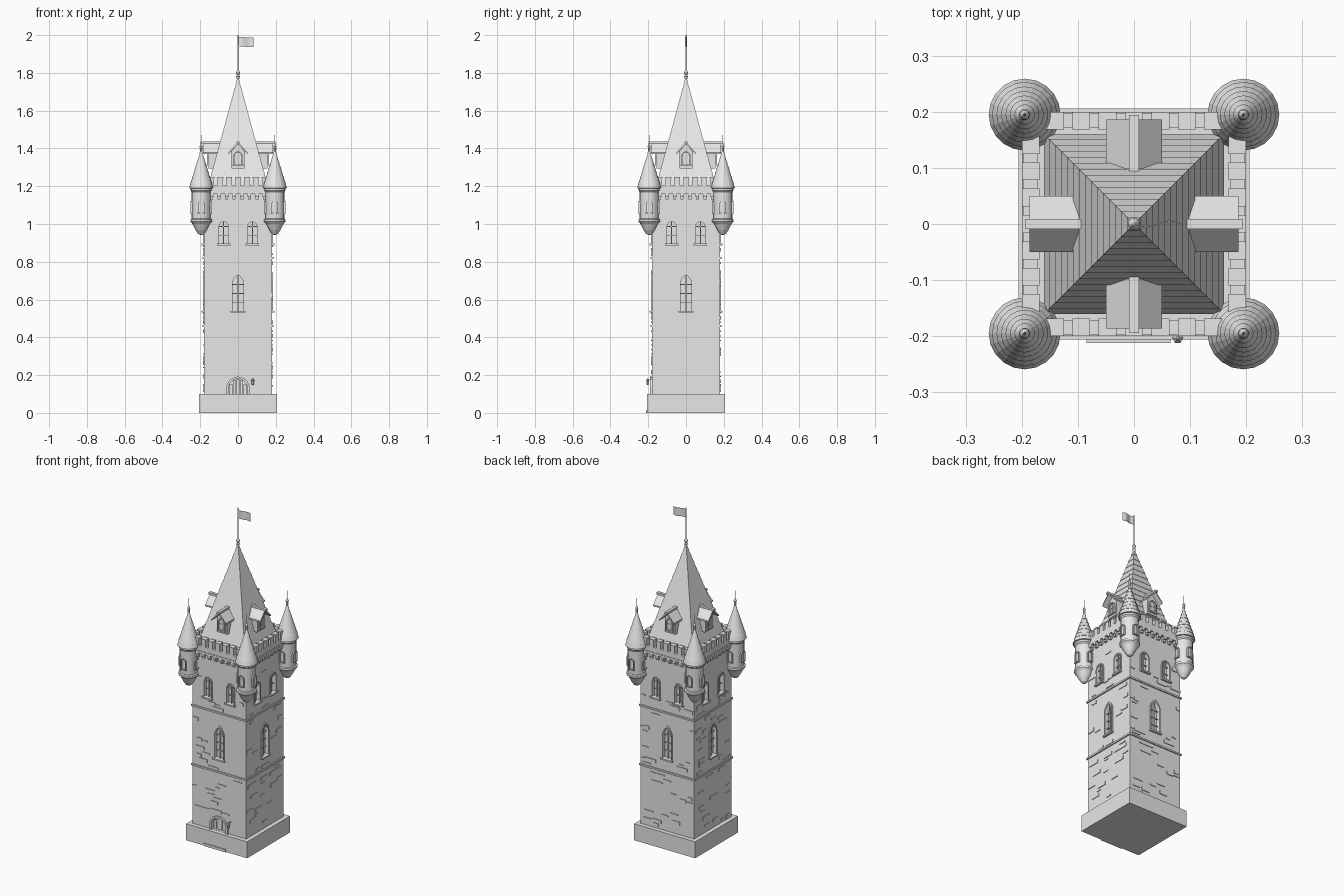
import bpy, bmesh, math, random
from mathutils import Matrix, Vector

if "Cube" in bpy.data.objects:
    bpy.data.objects.remove(bpy.data.objects["Cube"])

random.seed(7)
stone = bpy.data.materials.new("stone grey")
stone.diffuse_color = (0.8, 0.8, 0.8, 1)
stone.use_nodes = True
stone.node_tree.nodes["Principled BSDF"].inputs["Base Color"].default_value = stone.diffuse_color
SIDES = [Matrix.Rotation(k * math.pi / 2, 4, 'Z') for k in range(4)]
I = Matrix.Identity(4)
W = 0.18          # tower half width
T = 0.195         # turret centre offset


def finish(name, bm, smooth=False):
    bmesh.ops.recalc_face_normals(bm, faces=bm.faces)
    me = bpy.data.meshes.new(name)
    bm.to_mesh(me)
    bm.free()
    me.materials.append(stone)
    ob = bpy.data.objects.new(name, me)
    bpy.context.collection.objects.link(ob)
    return ob


def box(bm, c, s, m=I):
    bmesh.ops.create_cube(bm, size=1, matrix=m @ Matrix.Translation(c) @ Matrix.Diagonal((*s, 1)))


def prism(bm, pts, y0, y1, m=I):
    a = [bm.verts.new(m @ Vector((x, y0, z))) for x, z in pts]
    b = [bm.verts.new(m @ Vector((x, y1, z))) for x, z in pts]
    bm.faces.new(a)
    bm.faces.new(b[::-1])
    for i in range(len(a)):
        j = (i + 1) % len(a)
        bm.faces.new((a[i], a[j], b[j], b[i]))


def arch(w, z0, zs, pointed, cx=0):
    if pointed:
        left = [(w + 2 * w * math.cos(math.radians(a)), zs + 2 * w * math.sin(math.radians(a)))
                for a in (180, 168, 156, 144, 132, 120)]
        top = left + [(-x, z) for x, z in left[-2::-1]]
    else:
        top = [(-w * math.cos(i * math.pi / 10), zs + w * math.sin(i * math.pi / 10)) for i in range(11)]
    return [(cx + x, z) for x, z in [(-w, z0)] + top + [(w, z0)]]


def arch_band(bm, w, t, z0, zs, pointed, y0, y1, m, cx=0):
    o, n = arch(w + t, z0, zs, pointed, cx), arch(w, z0, zs, pointed, cx)
    rows = [[bm.verts.new(m @ Vector((x, y, z))) for x, z in p]
            for p, y in ((o, y0), (n, y0), (n, y1), (o, y1))]
    for r in range(4):
        a, b = rows[r], rows[(r + 1) % 4]
        for i in range(len(a) - 1):
            bm.faces.new((a[i], a[i + 1], b[i + 1], b[i]))
    for i in (0, -1):
        bm.faces.new([r[i] for r in rows])


def lathe(bm, prof, n, m=I, phase=0):
    rings = []
    for r, z in prof:
        rings.append([bm.verts.new(m @ Vector((r * math.cos(phase + k * math.tau / n),
                      r * math.sin(phase + k * math.tau / n), z))) for k in range(n)])
    for a, b in zip(rings, rings[1:]):
        for k in range(n):
            bm.faces.new((a[k], a[(k + 1) % n], b[(k + 1) % n], b[k]))
    bm.faces.new(rings[0])
    bm.faces.new(rings[-1])


def tiled(r0, z0, z1, rows, lip):
    """Stepped slope: each course of tiles overhangs the one below it."""
    prof = []
    for i in range(rows):
        a, b = i / rows, (i + 1) / rows
        prof += [(r0 * (1 - a) + (lip if i else 0), z0 + (z1 - z0) * a),
                 (max(r0 * (1 - b), 0.002), z0 + (z1 - z0) * b)]
    return prof


# Openings: centre x, half width, frame, bottom, spring height, pointed
windows = [(0, 0.029, 0.007, 0.54, 0.68, True)] + \
          [(s * 0.076, 0.024, 0.007, 0.895, 0.987, False) for s in (-1, 1)]

# Tower shaft with recessed openings
bm = bmesh.new()
box(bm, (0, 0, 0.625), (2 * W, 2 * W, 1.09))
shaft = finish("tower_shaft", bm)
bm = bmesh.new()
for m in SIDES:
    for cx, w, t, z0, zs, p in windows:
        prism(bm, arch(w, z0, zs, p, cx), -W - 0.03, -W + 0.02, m)
prism(bm, arch(0.05, 0.101, 0.13, False), -W - 0.03, -W + 0.025)
cutter = finish("opening_cutter", bm)
cutter.hide_render = True
mod = shaft.modifiers.new("openings", 'BOOLEAN')
mod.object, mod.operation, mod.solver = cutter, 'DIFFERENCE', 'EXACT'
bpy.context.view_layer.objects.active = shaft
bpy.ops.object.modifier_apply(modifier=mod.name)
bpy.data.objects.remove(cutter)

# Plinth and front doorstep
bm = bmesh.new()
box(bm, (0, 0, 0.05), (0.412, 0.412, 0.1))
finish("plinth", bm)
bm = bmesh.new()
box(bm, (-0.01, -0.207, 0.008), (0.15, 0.01, 0.016))
finish("doorstep", bm)

# String courses
bm = bmesh.new()
for z in (0.46, 0.82):
    box(bm, (0, 0, z), (0.374, 0.374, 0.01))
finish("string_courses", bm)

# Window frames, bars and sills
bm = bmesh.new()
for m in SIDES:
    for cx, w, t, z0, zs, p in windows:
        arch_band(bm, w, t, z0, zs, p, -W - 0.006, -W + 0.005, m, cx)
        box(bm, (cx, -W - 0.005, z0 - 0.004), (2 * w + 0.022, 0.018, 0.009), m)
        top = zs + (1.65 if p else 0.95) * w
        box(bm, (cx, -W + 0.01, (z0 + top) / 2), (0.005, 0.008, top - z0), m)
        for f in ((0.33, 0.66, 1) if p else (0.5, 1)):
            box(bm, (cx, -W + 0.011, z0 + (zs - z0) * f), (2 * w, 0.006, 0.004), m)
finish("window_frames", bm)

# Door: arch surround, planks, wall lantern
bm = bmesh.new()
arch_band(bm, 0.05, 0.012, 0.1, 0.13, False, -W - 0.01, -W + 0.01, I)
finish("door_surround", bm)
bm = bmesh.new()
for i in range(-2, 3):
    h = 0.028 + math.sqrt(0.05 ** 2 - (abs(i) * 0.0185 + 0.008) ** 2)
    box(bm, (i * 0.0185, -W + 0.02, 0.1 + h / 2), (0.017, 0.01, h))
finish("door_planks", bm)
bm = bmesh.new()
box(bm, (0.078, -W - 0.012, 0.178), (0.004, 0.024, 0.004))
lathe(bm, [(0.003, 0.148), (0.007, 0.153), (0.008, 0.17), (0.01, 0.171), (0.002, 0.182)], 6,
      Matrix.Translation((0.078, -W - 0.023, 0)))
finish("wall_lantern", bm)

# Scattered raised stones, kept clear of the openings
bm = bmesh.new()
H = 0.024
for k, m in enumerate(SIDES):
    for _ in range(48):
        w = random.uniform(0.025, 0.075)
        x = random.uniform(-W + w / 2, W - w / 2)
        z = 0.12 + H * random.randrange(40)
        blocked = any(abs(x - o[0]) < w / 2 + o[1] + 0.01 and o[3] - 0.03 < z < o[4] + 2 * o[1] + 0.02
                      for o in windows)
        blocked |= k == 0 and z < 0.21 and abs(x) < 0.095 + w / 2
        blocked |= min(abs(z - 0.46), abs(z - 0.82)) < 0.017 or z > 1.1
        if not blocked:
            box(bm, (x, -W, z), (w, 0.008, random.choice((0.006, H - 0.004))), m)
finish("raised_stones", bm)

# Corbels, parapet and merlons
bm = bmesh.new()
for m in SIDES:
    for i in range(8):
        x = (i - 3.5) * 0.04
        prism(bm, [(x - 0.008, 1.13), (x + 0.008, 1.13), (x + 0.008, 1.16), (x - 0.008, 1.16)],
              -W - 0.012, -W, m)
        box(bm, (x, -W - 0.01, 1.152), (0.02, 0.02, 0.018), m)
finish("corbels", bm)
bm = bmesh.new()
box(bm, (0, 0, 1.166), (0.4, 0.4, 0.014))
for m in SIDES:
    box(bm, (0, -0.184, 1.187), (0.396, 0.026, 0.034), m)
    for i in range(-3, 4):
        box(bm, (i * 0.047, -0.184, 1.222), (0.028, 0.026, 0.04), m)
        box(bm, (i * 0.047, -0.184, 1.246), (0.032, 0.031, 0.008), m)
finish("parapet", bm)

# Main pyramid roof in tile courses
bm = bmesh.new()
r2 = math.sqrt(2)
lathe(bm, [(0.16 * r2, 1.17)] + tiled(0.16 * r2, 1.19, 1.78, 15, 0.003), 4, phase=math.pi / 4)
finish("main_roof", bm)

# Dormers
bm = bmesh.new()
for m in SIDES:
    prism(bm, [(-0.034, 1.295), (0.034, 1.295), (0.034, 1.385), (0, 1.425), (-0.034, 1.385)], -0.155, -0.08, m)
    for s in (-1, 1):
        prism(bm, [(0, 1.423), (0, 1.434), (s * 0.05, 1.379), (s * 0.05, 1.37)], -0.186, -0.09, m)
    box(bm, (0, -0.144, 1.431), (0.018, 0.1, 0.012), m)
    # window surround and cross bars
    arch_band(bm, 0.018, 0.006, 1.315, 1.36, False, -0.163, -0.15, m)
    box(bm, (0, -0.158, 1.312), (0.056, 0.016, 0.008), m)
    box(bm, (0, -0.156, 1.346), (0.004, 0.006, 0.062), m)
    box(bm, (0, -0.156, 1.35), (0.036, 0.006, 0.004), m)
finish("dormers", bm)

# Corner turrets: pendant base, drum, tiled cone and finial
turret = bmesh.new()
caps = bmesh.new()
for sx in (-1, 1):
    for sy in (-1, 1):
        m = Matrix.Translation((sx * T, sy * T, 0))
        lathe(turret, [(0.006, 0.943), (0.016, 0.948), (0.03, 0.968), (0.046, 1.0), (0.057, 1.012),
                       (0.057, 1.024), (0.05, 1.028), (0.05, 1.17), (0.056, 1.178), (0.056, 1.192)], 20, m)
        lathe(caps, [(0.04, 1.186)] + tiled(0.064, 1.19, 1.395, 8, 0.002), 20, m)
        lathe(caps, [(0.003, 1.38), (0.008, 1.394), (0.005, 1.4), (0.009, 1.41), (0.005, 1.42),
                     (0.0025, 1.425), (0.001, 1.472)], 10, m)
        for r in SIDES:
            arch_band(turret, 0.013, 0.005, 1.06, 1.105, False, -0.056, -0.044, m @ r)
            box(turret, (0, -0.051, 1.057), (0.038, 0.012, 0.006), m @ r)
finish("turrets", turret)
finish("turret_roofs", caps)

# Spire finial and flagpole
bm = bmesh.new()
lathe(bm, [(0.006, 1.765), (0.01, 1.782), (0.006, 1.788), (0.011, 1.8), (0.006, 1.812),
           (0.003, 1.818), (0.0025, 2.0)], 12)
finish("flagpole", bm)

# Waving flag
bm = bmesh.new()
xs = [0.083 * i / 12 for i in range(13)]
ys = [-0.005 * math.sin(x * 75) for x in xs]
rows = [[bm.verts.new((x, y + d, z - 0.04 * x)) for x, y in zip(xs, ys)]
        for d, z in ((-0.001, 1.94), (-0.001, 1.99), (0.001, 1.99), (0.001, 1.94))]
for r in range(4):
    a, b = rows[r], rows[(r + 1) % 4]
    for i in range(12):
        bm.faces.new((a[i], a[i + 1], b[i + 1], b[i]))
for i in (0, -1):
    bm.faces.new([r[i] for r in rows])
finish("flag", bm)
